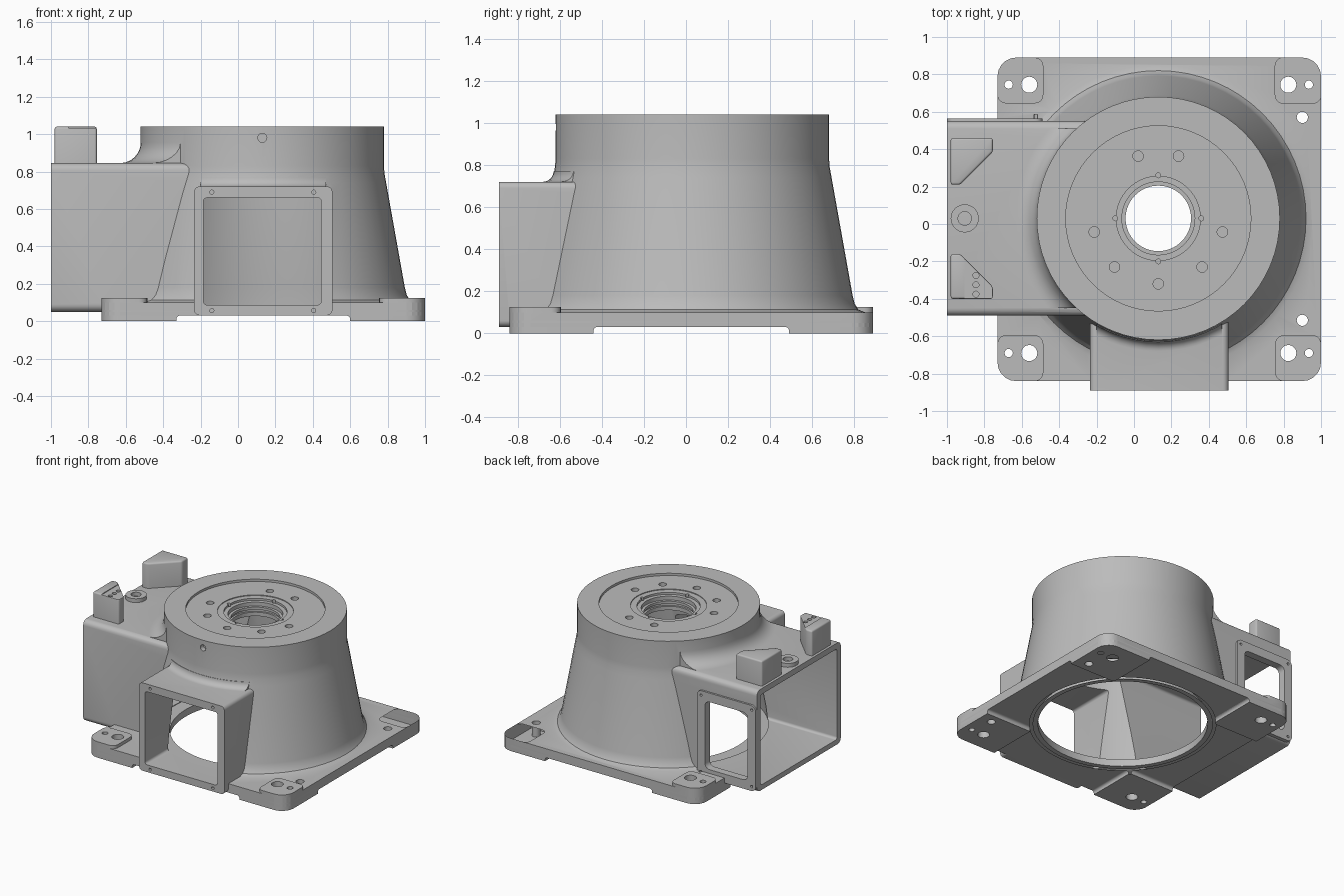
import bpy, bmesh, math
from mathutils import Vector, Matrix

old = bpy.data.objects.get("Cube")
if old:
    bpy.data.objects.remove(old, do_unlink=True)

CX, CY, SEG = 0.13, 0.03, 64          # drum axis and roundness

grey = bpy.data.materials.new("cast_grey")
grey.use_nodes = True
TONE = (0.5, 0.5, 0.5, 1)
grey.diffuse_color = TONE
grey.node_tree.nodes["Principled BSDF"].inputs["Base Color"].default_value = TONE


def finish(bm, name):
    bmesh.ops.recalc_face_normals(bm, faces=bm.faces)
    me = bpy.data.meshes.new(name)
    bm.to_mesh(me)
    bm.free()
    me.materials.append(grey)
    ob = bpy.data.objects.new(name, me)
    bpy.context.collection.objects.link(ob)
    return ob


def block(name, x, y, z, axis=2, r=0.0, seg=5):
    """Box from ranges, with the edges along one axis rounded."""
    bm = bmesh.new()
    bmesh.ops.create_cube(bm, size=1)
    for v in bm.verts:
        v.co = Vector([(a + b) / 2 + c * (b - a) for (a, b), c in zip((x, y, z), v.co)])
    if r:
        along = [e for e in bm.edges
                 if abs((e.verts[0].co - e.verts[1].co).normalized()[axis]) > 0.9]
        bmesh.ops.bevel(bm, geom=along, offset=r, segments=seg, profile=0.5, affect='EDGES')
    return finish(bm, name)


def lathe(name, profile, closed=False):
    """Turn (radius, height) points about the drum axis."""
    bm = bmesh.new()
    vs = [bm.verts.new((CX + r, CY, z)) for r, z in profile]
    es = [bm.edges.new(p) for p in zip(vs, vs[1:])]
    if closed:
        es.append(bm.edges.new((vs[-1], vs[0])))
    bmesh.ops.spin(bm, geom=vs + es, cent=(CX, CY, 0), axis=(0, 0, 1),
                   angle=math.tau, steps=SEG, use_merge=True)
    bmesh.ops.remove_doubles(bm, verts=bm.verts, dist=1e-5)
    return finish(bm, name)


def pins(name, points, r, depth, axis=2, sides=20):
    """Several separate cylinders centred on the points."""
    turn = {0: Matrix.Rotation(math.pi / 2, 4, 'Y'),
            1: Matrix.Rotation(math.pi / 2, 4, 'X'), 2: Matrix()}[axis]
    bm = bmesh.new()
    for p in points:
        bmesh.ops.create_cone(bm, cap_ends=True, segments=sides, radius1=r, radius2=r,
                              depth=depth, matrix=Matrix.Translation(p) @ turn)
    return finish(bm, name)


def combine(ob, tools, op, keep=False):
    for t in tools:
        m = ob.modifiers.new("combine", 'BOOLEAN')
        m.operation, m.solver, m.object = op, 'EXACT', t
        bpy.context.view_layer.objects.active = ob
        bpy.ops.object.modifier_apply(modifier=m.name)
        if not keep:
            bpy.data.objects.remove(t, do_unlink=True)


def collar(name, r, z, size, x, y):
    """Concave fillet round the drum, kept within the given ranges."""
    arc = [(r + size * (1 - math.sin(a)), z + size * (1 - math.cos(a)))
           for a in [i * math.pi / 12 for i in range(7)]]
    ring = lathe(name, [(r - 0.06, z - 0.03), (r + size, z - 0.03)] + arc
                 + [(r - 0.06, z + size)], closed=True)
    combine(ring, [block("limit", x, y, (z - 0.2, z + 0.3))], 'INTERSECT')
    return ring


# Outer casting: tapered drum, plate, feet, side box and front box
housing = lathe("base_housing", [
    (0, 0.04), (0.82, 0.04), (0.82, 0.1), (0.79, 0.112), (0.772, 0.14), (0.762, 0.18),
    (0.662, 0.74), (0.653, 0.79), (0.65, 0.83), (0.65, 1.04), (0, 1.04)])
PX, PY = (-0.73, 1.0), (-0.84, 0.89)
outer = [block("plate", PX, PY, (0.03, 0.1), 2, 0.1),
         block("side_box", (-1, 0.1), (-0.49, 0.55), (0.05, 0.845), 0, 0.04),
         block("front_box", (-0.235, 0.505), (-0.89, 0), (0.031, 0.72), 1, 0.03),
         collar("side_collar", 0.65, 0.845, 0.11, (-0.99, 0.1), (-0.45, 0.51)),
         collar("front_collar", 0.66, 0.72, 0.05, (-0.2, 0.47), (-0.88, 0))]
combine(housing, outer, 'UNION')

# Corner feet, leaving a shallow cross channel underneath
feet = block("feet", PX, PY, (0, 0.05), 2, 0.1)
combine(feet, [block("channel", (-0.33, 0.6), (-1, 1), (-0.1, 0.03), 1, 0.02),
               block("channel", (-1.1, 1.1), (-0.44, 0.49), (-0.1, 0.03), 0, 0.02)], 'DIFFERENCE')
combine(housing, [feet], 'UNION')

# Raised mounting pads at the corners
pads = []
for px in ((-0.73, -0.485), (0.755, 1.0)):
    for py in ((-0.84, -0.595), (0.645, 0.89)):
        pad = block("mounting_pad", px, py, (0.06, 0.125), 2, 0.045)
        combine(pad, [block("limit", PX, PY, (0, 0.3), 2, 0.1)], 'INTERSECT')
        pads.append(pad)
combine(housing, pads, 'UNION')

# Flange round the rear window of the side box
flange = block("window_flange", (-1, -0.49), (0.5, 0.565), (0.06, 0.73), 1, 0.04)
combine(housing, [flange], 'UNION')

# Hollow interior, open at the bottom, side end, front and rear window
WX, WZ = (-0.93, -0.56), (0.13, 0.66)
hollow = [
    lathe("drum_cavity", [(0, -0.1), (0.607, -0.1), (0.607, 0.085), (0.71, 0.085),
                          (0.7, 0.18), (0.6, 0.76), (0.6, 0.9), (0, 0.9)]),
    block("side_cavity", (-1.1, 0.1), (-0.445, 0.505), (0.09, 0.8), 0, 0.02),
    block("front_cavity", (-0.185, 0.445), (-1, 0), (0.087, 0.66), 1, 0.02),
    block("rear_window", WX, (0.4, 0.7), WZ, 1, 0.04),
    # Stepped bore and recess in the top
    lathe("top_bore", [(0, 1.1), (0.495, 1.1), (0.495, 1.022), (0.27, 1.022), (0.27, 1.016),
                       (0.225, 1.016), (0.225, 1.0), (0.195, 1.0), (0.195, 0.97), (0.175, 0.97),
                       (0.175, 0.95), (0.19, 0.95), (0.19, 0.93), (0.175, 0.93),
                       (0.175, 0.8), (0, 0.8)]),
    # Seal groove underneath
    lathe("seal_groove", [(0.645, -0.1), (0.667, -0.1), (0.667, 0.04), (0.645, 0.04)], True)]
combine(housing, hollow, 'DIFFERENCE')


def polar(r, degrees, z):
    return [(CX + r * math.cos(math.radians(a)), CY + r * math.sin(math.radians(a)), z)
            for a in degrees]


def grid(xs, ys):
    return [(x, y, 0.05) for x in xs for y in ys]


# Bolt, dowel and screw holes
holes = [
    pins("bolt_holes", grid((-0.56, 0.825), (-0.69, 0.745)), 0.043, 0.4),
    pins("dowel_holes", grid((-0.67, 0.935), (-0.69, 0.745)), 0.022, 0.4),
    pins("plate_holes", grid((0.9,), (-0.515, 0.57)), 0.03, 0.4),
    pins("top_holes", polar(0.35, (-90, -48, -12, 72, 108, 192, 228), 1.02), 0.028, 0.08),
    pins("ring_holes", polar(0.23, (0, 90, 180, 270), 1.02), 0.013, 0.06),
    pins("front_screws", [(x, -0.89, z) for x in (-0.14, 0.405) for z in (0.057, 0.69)],
         0.011, 0.06, 1, 12),
    pins("rear_screws", [(x, 0.565, z) for x in (-0.965, -0.525) for z in (0.095, 0.695)],
         0.01, 0.04, 1, 12),
    pins("drum_screw", [(CX, -0.62, 0.98)], 0.024, 0.08, 1)]
combine(housing, holes, 'DIFFERENCE')


# Three-sided stop posts on the side box
def post(name, outline):
    bm = bmesh.new()
    face = bm.faces.new([bm.verts.new((x, y, 0.83)) for x, y in outline])
    up = bmesh.ops.extrude_face_region(bm, geom=[face])["geom"]
    bmesh.ops.translate(bm, vec=(0, 0, 0.21), verts=[g for g in up if isinstance(g, bmesh.types.BMVert)])
    edges = [e for e in bm.edges if max(v.co.z for v in e.verts) > 0.9]
    bmesh.ops.bevel(bm, geom=edges, offset=0.012, segments=3, profile=0.5, affect='EDGES')
    return finish(bm, name)


rear_post = post("rear_stop_post", [(-0.98, 0.46), (-0.755, 0.46), (-0.755, 0.385),
                                    (-0.93, 0.21), (-0.98, 0.21)])
front_post = post("front_stop_post", [(-0.98, -0.4), (-0.755, -0.4), (-0.755, -0.335),
                                      (-0.93, -0.16), (-0.98, -0.16)])
combine(front_post, [block("step", (-0.905, -0.7), (-0.5, 0), (1.034, 1.1)),
                     pins("post_holes", [(-0.845, y, 1.04) for y in (-0.375, -0.325, -0.275)],
                          0.016, 0.06)], 'DIFFERENCE')

# Round boss between the posts
boss = pins("round_boss", [(-0.905, 0.03, 0.85)], 0.075, 0.05, 2, 32)
combine(boss, [pins("boss_hole", [(-0.905, 0.03, 0.87)], 0.036, 0.06)], 'DIFFERENCE')

# Smooth curved surfaces, keep machined edges sharp
bpy.ops.object.select_all(action='DESELECT')
for ob in (housing, rear_post, front_post, boss):
    ob.select_set(True)
bpy.context.view_layer.objects.active = housing
bpy.ops.object.shade_smooth_by_angle(angle=math.radians(32))
